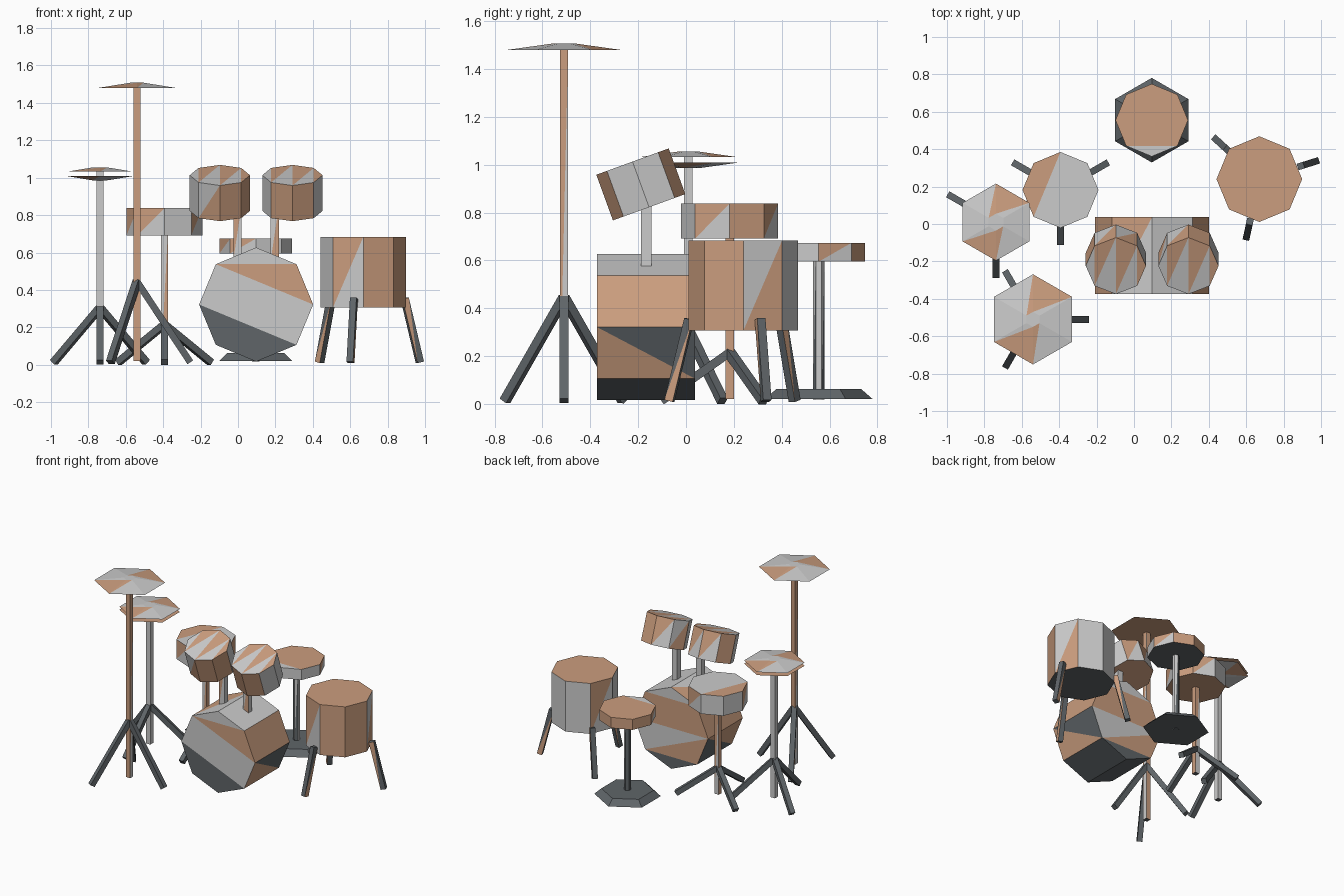
import bpy, bmesh, math
from mathutils import Vector, Matrix

if "Cube" in bpy.data.objects:
    bpy.data.objects.remove(bpy.data.objects["Cube"])

# Palette: light grey, brown, slate
PALETTE = "GBS"
MATS = []
for mat_name, colour in (("light_grey", (0.80, 0.80, 0.79)), ("brown", (0.60, 0.34, 0.21)),
                         ("slate", (0.115, 0.13, 0.14))):
    mat = bpy.data.materials.new(mat_name)
    mat.diffuse_color = (*colour, 1)
    mat.use_nodes = True
    mat.node_tree.nodes["Principled BSDF"].inputs["Base Color"].default_value = mat.diffuse_color
    MATS.append(mat)


def cap(bm, ring, first, colours, flip):
    """Fill a ring with a zigzag of coloured triangles."""
    n = len(ring)
    a, b = first + 1, first - 1
    tris = [(first, a, b)]
    for k in range(n - 3):
        if k % 2 == 0:
            tris.append((a, b - 1, b))
            b -= 1
        else:
            tris.append((a, a + 1, b))
            a += 1
    for k, tri in enumerate(tris):
        verts = [ring[i % n] for i in tri]
        face = bm.faces.new(verts[::-1] if flip else verts)
        face.material_index = PALETTE.index(colours[k % len(colours)])


def prism(name, sides, r_low, r_high, depth, matrix, start=90,
          side="G", top="G", bottom="S", first=0):
    """Closed prism or frustum along local z. Colour codes: two letters per side
    (lower and upper triangle), one per cap triangle; short codes repeat."""
    bm = bmesh.new()
    rings = []
    for r, z in ((r_low, -depth / 2), (r_high, depth / 2)):
        angles = [math.radians(start + 360 * i / sides) for i in range(sides)]
        rings.append([bm.verts.new((r * math.cos(a), r * math.sin(a), z)) for a in angles])
    low, high = rings
    cap(bm, low, first, bottom, True)
    cap(bm, high, first, top, False)
    for i in range(sides):
        j = (i + 1) % sides
        for k, tri in enumerate(((low[i], low[j], high[j]), (low[i], high[j], high[i]))):
            face = bm.faces.new(tri)
            face.material_index = PALETTE.index(side[(2 * i + k) % len(side)])
    mesh = bpy.data.meshes.new(name)
    bm.to_mesh(mesh)
    bm.free()
    for m in MATS:
        mesh.materials.append(m)
    obj = bpy.data.objects.new(name, mesh)
    obj.matrix_world = matrix
    bpy.context.collection.objects.link(obj)
    return obj


def upright(name, sides, x, y, z0, z1, r_low, r_high=None, **look):
    """Vertical prism between two heights."""
    r_high = r_low if r_high is None else r_high
    at = Matrix.Translation((x, y, (z0 + z1) / 2))
    return prism(name, sides, r_low, r_high, z1 - z0, at, **look)


def bar(name, a, b, side, width=0.036):
    """Square bar from a to b."""
    a, b = Vector(a), Vector(b)
    d = b - a
    turn = d.to_track_quat('Z', 'Y').to_matrix().to_4x4()
    return prism(name, 4, width / math.sqrt(2), width / math.sqrt(2), d.length,
                 Matrix.Translation((a + b) / 2) @ turn, 45, side=side, top="S")


def legs(name, x, y, r_top, z_top, r_foot, first, side="S"):
    """Three splayed legs, 120 degrees apart."""
    for i in range(3):
        a = math.radians(first + 120 * i)
        c, s = math.cos(a), math.sin(a)
        bar(f"{name}_{i + 1}", (x + r_top * c, y + r_top * s, z_top),
            (x + r_foot * c, y + r_foot * s, 0.013), side)


def stand(name, x, y, z_top, hub, first, side):
    """Pole with a tripod."""
    upright(name + "_pole", 4, x, y, 0.02, z_top, 0.025, start=45, side=side)
    legs(name + "_leg", x, y, 0.0, hub, 0.285, first)


# Bass drum lying along y
MID = 0.097
prism("bass_drum", 8, 0.305, 0.305, 0.41,
      Matrix.Translation((MID, -0.168, 0.322)) @ Matrix.Rotation(math.pi / 2, 4, 'X'),
      side="BGBBSBSSSSSBBBGG", top="GBGGSS", bottom="GBBGBS")

# Tilted rack toms and their posts
for side, s, look, post in (("left", -1, "GBBBGGBGBBBBGGGB", "GGGGGBGG"),
                            ("right", 1, "GBBGGGBBBBGGGGBB", "GGGGBGGG")):
    prism(f"{side}_rack_tom", 8, 0.161, 0.161, 0.203,
          Matrix.Translation((MID + s * 0.194, -0.189, 0.918))
          @ Matrix.Rotation(math.radians(20), 4, 'X'),
          side=look, top="GBGBGB", bottom="B", first=2)
    upright(f"{side}_tom_post", 4, MID + s * 0.1, -0.167, 0.56, 0.85, 0.031,
            start=45, side=post)

# Floor tom with splayed legs
upright("floor_tom", 8, 0.67, 0.24, 0.307, 0.684, 0.229,
        side="GGGBGGGBBBBBBGGG", top="B")
legs("floor_tom_leg", 0.67, 0.24, 0.232, 0.355, 0.317, 17.5, "SSBSSSSB")

# Snare drum
upright("snare_drum", 8, -0.393, 0.182, 0.692, 0.838, 0.203,
        side="GGGGGBGBGGGBBBGB", top="BBGGGG", bottom="B", first=2)
stand("snare_stand", -0.393, 0.182, 0.70, 0.215, 30, "GBBBBGBB")

# Hi-hat pair
upright("hi_hat_top", 6, -0.738, 0.01, 1.032, 1.055, 0.206, 0.045,
        side="GBGGBGGBGGBG", bottom="B")
upright("hi_hat_bottom", 6, -0.738, 0.01, 0.986, 1.009, 0.045, 0.206,
        side="GBGG", top="B", bottom="B")
stand("hi_hat_stand", -0.738, 0.01, 1.05, 0.305, 30, "G")

# Tall crash cymbal
upright("crash_cymbal", 6, -0.54, -0.51, 1.48, 1.508, 0.241, 0.04,
        side="GBGGBGGBGGBG", bottom="B")
stand("crash_stand", -0.54, -0.51, 1.5, 0.445, 0, "BBGBBBGB")

# Drummer's stool
upright("stool_base", 6, 0.095, 0.555, 0.02, 0.062, 0.226, 0.178, side="S", top="S")
upright("stool_pole", 6, 0.095, 0.555, 0.018, 0.60, 0.024, side="SSSSSSSGGGSG")
upright("stool_seat", 8, 0.095, 0.555, 0.595, 0.674, 0.194,
        side="BBBBGBGBGGGGGBBB", top="GBBBBB", first=4)
